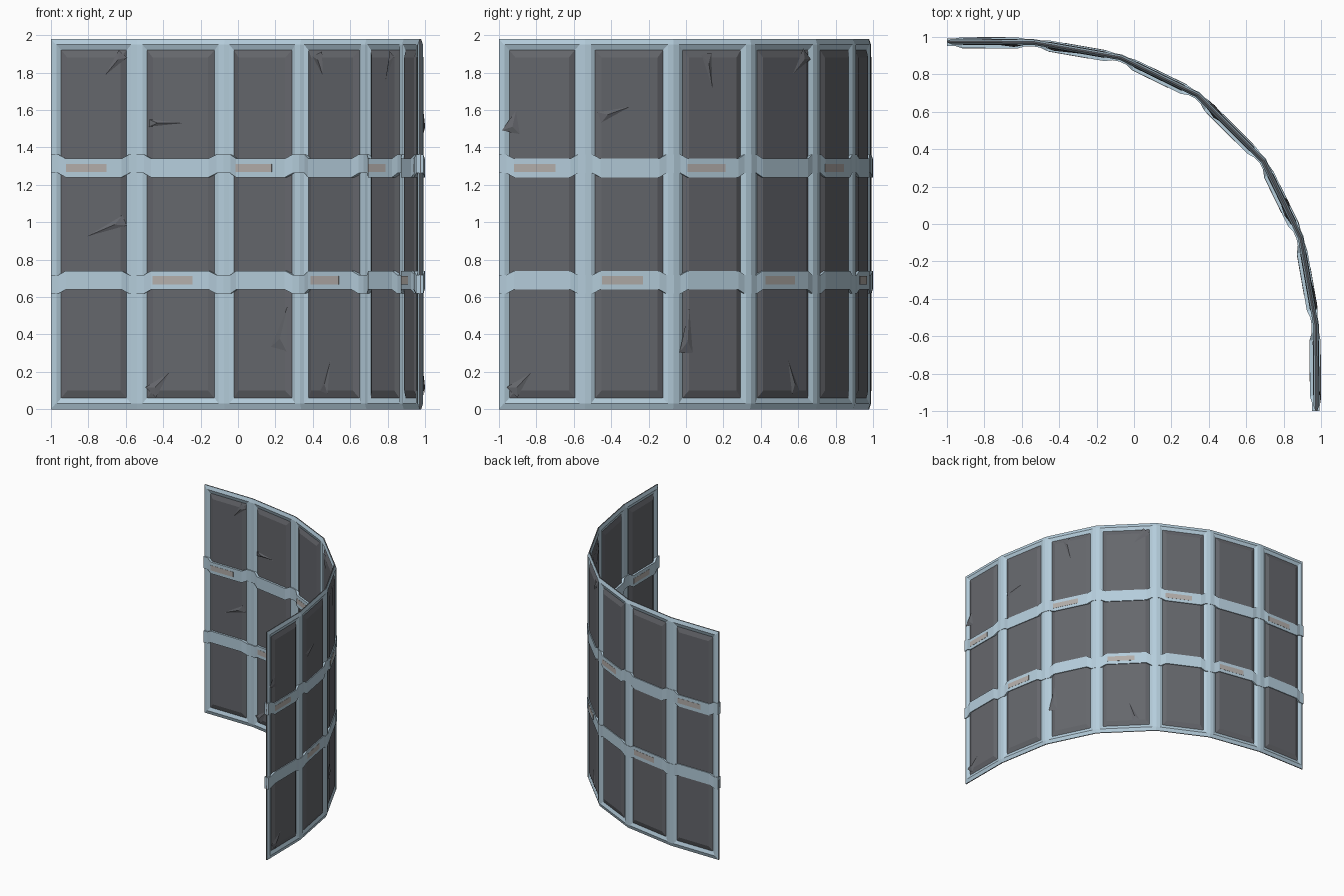
import bpy
from mathutils import Vector

if "Cube" in bpy.data.objects:
    bpy.data.objects.remove(bpy.data.objects["Cube"])

H = 1.98
# Plan of the wall: joints between the seven flat columns
J = [Vector(p) for p in ((-1, .975), (-.54, .972), (-.07, .89), (.34, .69),
                         (.69, .34), (.89, -.07), (.972, -.54), (.975, -1))]
N = len(J) - 1
LEN = [(J[i + 1] - J[i]).length for i in range(N)]
SEG = []
for i in range(N):
    d = (J[i + 1] - J[i]).normalized()
    SEG.append(Vector((-d.y, d.x)))          # outward normal of each column


def mitre(i):
    a, b = SEG[max(i - 1, 0)], SEG[min(i, N - 1)]
    m = (a + b).normalized()
    return m / m.dot(a)


def place(col, u, z, o):
    """u = distance along the column, o = offset outward from the wall plane."""
    t = u / LEN[col]
    p = (J[col] + mitre(col) * o).lerp(J[col + 1] + mitre(col + 1) * o, t)
    return (p.x, p.y, z)


def material(name, rgb):
    m = bpy.data.materials.new(name)
    m.diffuse_color = (*rgb, 1)
    m.use_nodes = True
    m.node_tree.nodes["Principled BSDF"].inputs["Base Color"].default_value = m.diffuse_color
    return m


LIGHT = material("pale_blue_metal", (.46, .61, .71))
DARK = material("dark_plate", (.13, .135, .15))
TAN = material("plaque_grey", (.45, .42, .40))


class Part:
    """Collects faces, then makes one flat shaded object."""
    def __init__(self, name, mat):
        self.name, self.mat, self.v, self.f = name, mat, [], []

    def face(self, pts):
        a = [Vector(p) for p in pts]
        area = sum((a[k].cross(a[(k + 1) % len(a)]) for k in range(len(a))), Vector()).length
        if area < 1e-6:
            return
        n = len(self.v)
        self.v += pts
        self.f.append(range(n, n + len(pts)))

    def loft(self, a, b, flip=False):
        for k in range(4):
            q = [a[k], a[(k + 1) % 4], b[(k + 1) % 4], b[k]]
            self.face(q[::-1] if flip else q)

    def finish(self):
        me = bpy.data.meshes.new(self.name)
        me.from_pydata(self.v, [], self.f)
        me.materials.append(self.mat)
        ob = bpy.data.objects.new(self.name, me)
        bpy.context.collection.objects.link(ob)
        bpy.context.view_layer.objects.active = ob
        ob.select_set(True)
        bpy.ops.object.mode_set(mode='EDIT')
        bpy.ops.mesh.select_all(action='SELECT')
        bpy.ops.mesh.remove_doubles(threshold=.0002)
        bpy.ops.object.mode_set(mode='OBJECT')
        ob.select_set(False)


frame, panels = Part("frame", LIGHT), Part("panels", DARK)
caps = Part("edge_seams", DARK)
bands, plaques = Part("bands", LIGHT), Part("band_plaques", TAN)
gashes = Part("panel_gashes", DARK)

# Frame and raised panels: nested rings on both sides of each column
# each ring: inset at wall end, inset at joint, inset in z, offset
RINGS = ((0, 0, 0, .004), (.025, 0, .03, .014), (.03, .03, .03, .014),
         (.055, .055, .06, .003), (.088, .088, .10, .017))
for c in range(N):
    for side in (-1, 1):
        rings = []
        for end, joint, dz, o in RINGS:
            u0 = end if c == 0 else joint
            u1 = LEN[c] - (end if c == N - 1 else joint)
            rings.append([place(c, u, z, o * side) for u, z in
                          ((u0, dz), (u1, dz), (u1, H - dz), (u0, H - dz))])
        for k in range(4):
            (frame if k < 3 else panels).loft(rings[k], rings[k + 1], side > 0)
        panels.face(rings[-1][::-1] if side > 0 else rings[-1])
    # thin seams along the top, bottom and free ends
    for z in (0, H):
        caps.face([place(c, u, z, o) for u, o in
                   ((0, -.004), (LEN[c], -.004), (LEN[c], .004), (0, .004))])
for c, u in ((0, 0), (N - 1, LEN[-1])):
    caps.face([place(c, u, z, o) for z, o in ((0, -.004), (H, -.004), (H, .004), (0, .004))])

# Two horizontal bands that pinch and step where they cross the posts
for zc, shift in ((.69, -.022), (1.29, .022)):
    for c in range(N):
        L = LEN[c]
        sections = []
        for u, at_joint in ((0, 1), (.04, 1), (.08, 0), (L - .08, 0), (L - .04, 1), (L, 1)):
            z = zc + shift * at_joint
            oi, oo = (-.022, .017) if at_joint else (-.034, .024)
            sections.append([place(c, u, z - .05, oi), place(c, u, z + .05, oi),
                             place(c, u, z + .05, oo), place(c, u, z - .05, oo)])
        for a, b in zip(sections, sections[1:]):
            bands.loft(a, b)
        if c == 0:
            bands.face(sections[0])
        if c == N - 1:
            bands.face(sections[-1][::-1])
        # plaques alternate between the bands, on both sides
        if (c % 2 == 0) == (zc > 1):
            for side, o in ((-1, -.034), (1, .024)):
                m = L / 2 + .04 * side
                ring = [[place(c, m + su * .11, zc + sz * .022, o + h * side) for su, sz in
                         ((-1, -1), (1, -1), (1, 1), (-1, 1))] for h in (-.002, .0015)]
                plaques.loft(ring[0], ring[1], side > 0)
                plaques.face(ring[1][::-1] if side > 0 else ring[1])

# Gashes: side, column, tip (t, z), base (t, z), half width
GASHES = ((-1, 0, .62, 1.78, .84, 1.90, .03), (-1, 0, .40, .92, .86, 1.01, .03),
          (-1, 1, .55, 1.53, .14, 1.53, .02), (-1, 1, .38, .20, .16, .09, .04),
          (-1, 2, .84, .55, .72, .32, .05), (-1, 3, .48, .27, .37, .09, .03),
          (-1, 3, .36, 1.78, .27, 1.9, .04), (-1, 4, .55, 1.74, .74, 1.9, .03),
          (1, 6, .62, .20, .85, .09, .04), (1, 5, .48, 1.62, .84, 1.56, .03),
          (1, 4, .50, 1.71, .58, 1.9, .03), (1, 4, .80, .55, .84, .3, .04),
          (1, 3, .38, 1.79, .16, 1.9, .04), (1, 3, .45, .27, .33, .09, .03),
          (1, 6, .80, 1.6, .86, 1.48, .05))
for side, c, t0, z0, t1, z1, w in GASHES:
    tip, base = Vector((t0 * LEN[c], z0)), Vector((t1 * LEN[c], z1))
    d = (base - tip).normalized()
    n = Vector((-d.y, d.x)) * w
    mid = tip.lerp(base, .75)
    a, b, e, r = (place(c, p.x, p.y, o * side) for p, o in
                  ((tip, .0165), (base + n, .0165), (base - n, .0165), (mid, .026)))
    for tri in ((a, b, r), (b, e, r), (e, a, r)):
        gashes.face(list(tri) if side < 0 else list(tri)[::-1])

for p in (frame, panels, caps, bands, plaques, gashes):
    p.finish()
